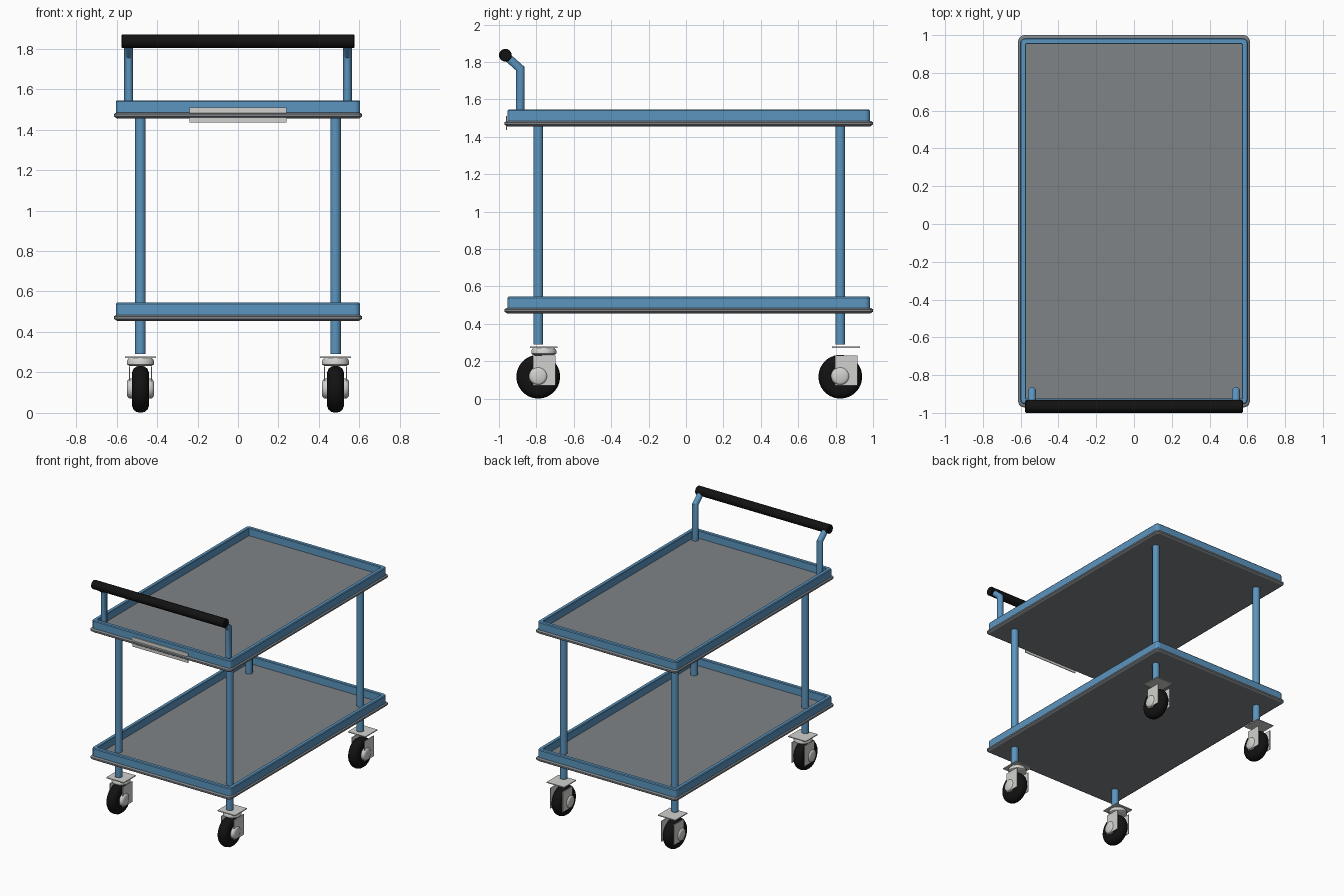
import bpy, bmesh, math
from mathutils import Matrix, Vector

cube = bpy.data.objects.get("Cube")
if cube:
    bpy.data.objects.remove(cube, do_unlink=True)


def material(name, r, g, b):
    m = bpy.data.materials.new(name)
    m.use_nodes = True
    m.diffuse_color = (r, g, b, 1)
    m.node_tree.nodes["Principled BSDF"].inputs["Base Color"].default_value = (r, g, b, 1)
    return m


BLUE = material("blue paint", 0.105, 0.30, 0.52)
GREY = material("grey tray", 0.21, 0.23, 0.245)
LIGHT = material("light metal", 0.64, 0.64, 0.62)
BLACK = material("black rubber", 0.006, 0.006, 0.006)


def finish(name, bm, mat, smooth=False):
    bmesh.ops.recalc_face_normals(bm, faces=bm.faces)
    me = bpy.data.meshes.new(name)
    bm.to_mesh(me)
    bm.free()
    me.materials.append(mat)
    ob = bpy.data.objects.new(name, me)
    bpy.context.scene.collection.objects.link(ob)
    if smooth:
        bpy.ops.object.select_all(action="DESELECT")
        ob.select_set(True)
        bpy.context.view_layer.objects.active = ob
        bpy.ops.object.shade_smooth_by_angle(angle=math.radians(40))
    return ob


def box(name, mat, centre, size):
    bm = bmesh.new()
    bmesh.ops.create_cube(bm, size=1, matrix=Matrix.Translation(centre) @ Matrix.Diagonal((*size, 1)))
    return finish(name, bm, mat)


def skin(bm, rings, closed=False):
    """Bridge successive rings of points; cap the ends unless closed."""
    rows = [[bm.verts.new(p) for p in ring] for ring in rings]
    n = len(rows[0])
    pairs = list(zip(rows, rows[1:])) + ([(rows[-1], rows[0])] if closed else [])
    for a, b in pairs:
        for i in range(n):
            j = (i + 1) % n
            bm.faces.new((a[i], a[j], b[j], b[i]))
    if not closed:
        bm.faces.new(rows[0])
        bm.faces.new(rows[-1])


def lathe(name, mat, centre, axis, profile, sides, smooth=True):
    """Revolve (offset, radius) pairs about an axis through the centre."""
    turn = Vector((0, 0, 1)).rotation_difference(Vector(axis))
    rings = []
    for t, r in profile:
        angles = [2 * math.pi * (i + 0.5) / sides for i in range(sides)]
        rings.append([Vector(centre) + turn @ Vector((r * math.cos(a), r * math.sin(a), t)) for a in angles])
    bm = bmesh.new()
    skin(bm, rings)
    return finish(name, bm, mat, smooth)


def tube(name, mat, path, radius, sides):
    """Sweep a round section along a path lying in the YZ plane."""
    pts = [Vector(p) for p in path]
    rings = []
    for i, p in enumerate(pts):
        d0 = (p - pts[i - 1]).normalized() if i else (pts[1] - p).normalized()
        d1 = (pts[i + 1] - p).normalized() if i + 1 < len(pts) else d0
        across = Vector((1, 0, 0)).cross((d0 + d1).normalized())
        across /= max(0.5, (d0 + d1).length / 2)
        rings.append([p + radius * (Vector((math.cos(a), 0, 0)) + across * math.sin(a))
                      for a in (2 * math.pi * (k + 0.5) / sides for k in range(sides))])
    bm = bmesh.new()
    skin(bm, rings)
    return finish(name, bm, mat, True)


TRAY_Y = 0.0145


def rounded_rect(hx, hy, r, z, steps=3):
    out = []
    for q, (sx, sy) in enumerate(((1, 1), (-1, 1), (-1, -1), (1, -1))):
        for k in range(steps + 1):
            a = math.pi / 2 * (q + k / steps)
            out.append((sx * (hx - r) + r * math.cos(a), TRAY_Y + sy * (hy - r) + r * math.sin(a), z))
    return out


# Two trays: grey pan with a rolled lip, and a blue raised border
for label, z in (("lower", 0.455), ("upper", 1.455)):
    bm = bmesh.new()
    skin(bm, [rounded_rect(0.598, 0.970, 0.02, z),
              rounded_rect(0.613, 0.985, 0.03, z + 0.010),
              rounded_rect(0.613, 0.985, 0.03, z + 0.022),
              rounded_rect(0.605, 0.977, 0.025, z + 0.028),
              rounded_rect(0.590, 0.962, 0.02, z + 0.030)])
    finish(label + "_tray_pan", bm, GREY)
    bm = bmesh.new()
    skin(bm, [rounded_rect(0.603, 0.969, 0.025, z + 0.026),
              rounded_rect(0.603, 0.969, 0.025, z + 0.084),
              rounded_rect(0.598, 0.964, 0.022, z + 0.090),
              rounded_rect(0.575, 0.941, 0.005, z + 0.090),
              rounded_rect(0.572, 0.938, 0.004, z + 0.086),
              rounded_rect(0.572, 0.938, 0.004, z + 0.026)], closed=True)
    finish(label + "_tray_border", bm, BLUE)

# Label holder under the handle
box("label_plate", LIGHT, (0, -0.959, 1.473), (0.48, 0.006, 0.074))

WHEEL = [(-0.041, 0.06), (-0.041, 0.085), (-0.034, 0.102), (-0.02, 0.113), (0, 0.117),
         (0.02, 0.113), (0.034, 0.102), (0.041, 0.085), (0.041, 0.06)]
HUB = [(-0.067, 0.034), (-0.062, 0.044), (-0.05, 0.05), (0.05, 0.05), (0.062, 0.044), (0.067, 0.034)]

for side, s in (("left", 1), ("right", -1)):
    # Handle uprights, bent forward to the grip
    tube(side + "_handle_post", BLUE,
         [(s * 0.54, -0.887, 1.485), (s * 0.54, -0.887, 1.765), (s * 0.54, -0.966, 1.835)], 0.023, 12)
    for end, y, swivel in (("front", -0.79, True), ("back", 0.825, False)):
        name = f"{end}_{side}_"
        x = s * 0.482
        lathe(name + "leg", BLUE, (x, y, 0), (0, 0, 1), [(0.29, 0.027), (1.46, 0.027)], 12)
        # Caster: tyre, hub, fork cheeks and mounting plate
        lathe(name + "tyre", BLACK, (x, y, 0.117), (1, 0, 0), WHEEL, 32)
        lathe(name + "hub", LIGHT, (x, y, 0.12), (1, 0, 0), HUB, 20)
        for k in (-1, 1):
            box(f"{name}fork_{'outer' if k == s else 'inner'}", LIGHT,
                (x + k * 0.054, y + 0.032, 0.15), (0.006, 0.12, 0.16))
        plate_y = y + 0.03
        box(name + "mount_plate", LIGHT, (x, plate_y, 0.274), (0.152, 0.148, 0.007))
        if swivel:
            lathe(name + "swivel_ring", LIGHT, (x, plate_y, 0), (0, 0, 1),
                  [(0.232, 0.055), (0.24, 0.067), (0.258, 0.067), (0.271, 0.058)], 24)

# Push grip
lathe("handle_grip", BLACK, (0, -0.966, 1.836), (1, 0, 0),
      [(-0.576, 0.03), (-0.572, 0.034), (0.572, 0.034), (0.576, 0.03)], 20)
